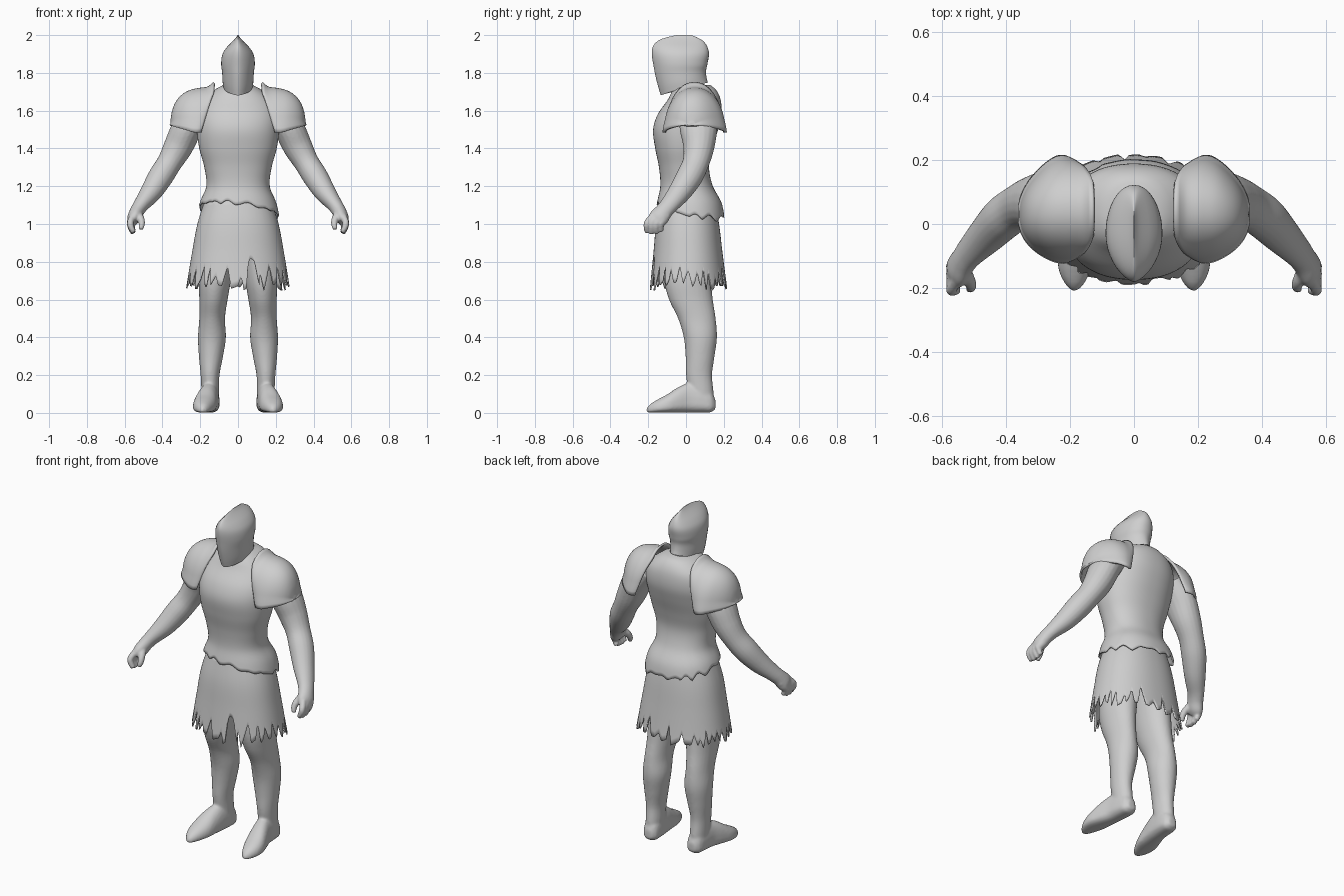
import bpy, bmesh, math, random
from mathutils import Vector

if "Cube" in bpy.data.objects:
    bpy.data.objects.remove(bpy.data.objects["Cube"])

random.seed(11)
grey = bpy.data.materials.new("plain grey")
grey.diffuse_color = (0.62, 0.62, 0.62, 1)
grey.use_nodes = True
grey.node_tree.nodes["Principled BSDF"].inputs["Base Color"].default_value = grey.diffuse_color


def sample(table, t):
    """Smooth value from rows keyed by their first (ascending) column."""
    t = min(max(t, table[0][0]), table[-1][0])
    i = 0
    while i < len(table) - 2 and t > table[i + 1][0]:
        i += 1
    a, b = table[i], table[i + 1]
    p, n = table[max(i - 1, 0)], table[min(i + 2, len(table) - 1)]
    h = b[0] - a[0]
    u = (t - a[0]) / h
    out = []
    for k in range(1, len(a)):
        m0 = (b[k] - p[k]) / (b[0] - p[0]) * h
        m1 = (n[k] - a[k]) / (n[0] - a[0]) * h
        out.append((2*u**3 - 3*u*u + 1) * a[k] + (u**3 - 2*u*u + u) * m0
                   + (3*u*u - 2*u**3) * b[k] + (u**3 - u*u) * m1)
    return out


def spow(v, e):
    return math.copysign(abs(v) ** e, v)


def skin(bm, rows, closed=True, caps=(True, True)):
    """Quad skin over rows of points."""
    vs = [[bm.verts.new(p) for p in r] for r in rows]
    n = len(rows[0])
    for a, b in zip(vs, vs[1:]):
        for j in range(n if closed else n - 1):
            k = (j + 1) % n
            bm.faces.new((a[j], a[k], b[k], b[j]))
    if caps[0]:
        bm.faces.new(vs[0])
    if caps[1]:
        bm.faces.new(vs[-1][::-1])


def finish(bm, name, mirror=False, blend=0, thick=0, angle=50):
    bmesh.ops.recalc_face_normals(bm, faces=bm.faces)
    me = bpy.data.meshes.new(name)
    bm.to_mesh(me)
    bm.free()
    me.materials.append(grey)
    ob = bpy.data.objects.new(name, me)
    bpy.context.collection.objects.link(ob)
    bpy.ops.object.select_all(action='DESELECT')
    ob.select_set(True)
    bpy.context.view_layer.objects.active = ob
    bpy.ops.object.shade_smooth_by_angle(angle=math.radians(angle))
    if blend:
        m = ob.modifiers.new("blend", 'REMESH')
        m.mode, m.voxel_size, m.use_smooth_shade = 'VOXEL', blend, True
        m = ob.modifiers.new("soften", 'SMOOTH')
        m.factor, m.iterations = 0.5, 4
    if thick:
        m = ob.modifiers.new("thickness", 'SOLIDIFY')
        m.thickness, m.offset = thick, -1
    if mirror:
        m = ob.modifiers.new("mirror", 'MIRROR')
        m.use_mirror_merge = False
    return ob


def oval(z, cx, yf, yb, w, n=32, e=0.9):
    """Horizontal ring between a front and a back depth."""
    c, d = (yf + yb) / 2, (yb - yf) / 2
    return [(cx + w * spow(math.cos(a), e), c + d * spow(math.sin(a), e), z)
            for a in (2 * math.pi * j / n for j in range(n))]


def tube(bm, pts, n=20, steps=6):
    """Limb along rows of x, y, z, radius across, radius deep."""
    tab = [(i, *p) for i, p in enumerate(pts)]
    rows = []
    for s in range((len(pts) - 1) * steps + 1):
        t = s / steps
        x, y, z, ra, rb = sample(tab, t)
        d = Vector(sample(tab, t + .05)[:3]) - Vector(sample(tab, t - .05)[:3])
        u = Vector((0, 1, 0)).cross(d).normalized()
        v = d.cross(u).normalized()
        rows.append([Vector((x, y, z)) + u * ra * math.cos(a) + v * rb * math.sin(a)
                     for a in (2 * math.pi * j / n for j in range(n))])
    skin(bm, rows)


def cloth(name, table, top, hem, n, rows, cap):
    """Garment whose lower edge follows a hem height for each column."""
    bm, out = bmesh.new(), []
    for r in range(rows + 1):
        ring = []
        for j in range(n):
            z = top + (hem[j] - top) * r / rows
            ring.append(oval(z, 0, *sample(table, z), n=n)[j])
        out.append(ring)
    skin(bm, out, caps=(cap, False))
    return finish(bm, name, thick=0.008)


# Tunic: waisted body with an uneven hem, lower at the back
N = 144
hem = []
for j in range(N):
    a = 2 * math.pi * j / N
    back = max(0, math.sin(a))
    hem.append(1.075 - 0.04 * math.sin(a) - 0.025 * math.cos(a) - 0.010
               + (.010 + .018 * back) * abs(math.sin(a * 6.5 + 1.2 * math.sin(a * 3)))
               + .006 * math.sin(a * 13))
cloth("tunic", [(1.00, -.165, .205, .222), (1.06, -.163, .20, .215), (1.12, -.152, .185, .20),
                (1.20, -.136, .142, .168), (1.30, -.143, .122, .178), (1.40, -.163, .14, .205),
                (1.50, -.174, .17, .218), (1.58, -.15, .188, .217), (1.66, -.095, .183, .185),
                (1.71, -.07, .16, .125), (1.735, -.045, .13, .08)], 1.735, hem, N, 36, True)

# Skirt: flared, torn into strips of uneven width and length
N = 288
cuts, a = [], 0.0
while a < .985:
    w = random.uniform(.022, .048)
    cuts += [(a, random.uniform(.70, .79)), (a + w * random.uniform(.2, .4), random.uniform(.645, .69)),
             (a + w * random.uniform(.55, .8), random.uniform(.66, .71))]
    a += w
cuts = [c for c in cuts if c[0] < .995 and not .77 < c[0] < .815]
# One wide gap beside the middle of the front
cuts += [(.771, .66), (.779, .79), (.786, .82), (.800, .805), (.812, .67), (1.0, cuts[0][1])]
cuts.sort()
hem = []
for j in range(N):
    t = j / N
    p, q = next((p, q) for p, q in zip(cuts, cuts[1:]) if p[0] <= t < q[0])
    hem.append(p[1] + (q[1] - p[1]) * (t - p[0]) / (q[0] - p[0]))
cloth("skirt", [(.62, -.195, .225, .282), (.72, -.185, .21, .265), (.85, -.172, .193, .243),
                (1.0, -.158, .175, .215), (1.13, -.13, .15, .175)], 1.13, hem, N, 14, False)

# Helmet: almond rings rising to a front-to-back crest, drawn in at the nape
bm, rows = bmesh.new(), []
helm = [(1.715, -.133, .116, .076), (1.75, -.147, .109, .081), (1.80, -.163, .106, .084),
        (1.85, -.174, .114, .089), (1.90, -.181, .122, .082), (1.935, -.177, .114, .06),
        (1.965, -.155, .095, .031), (1.985, -.115, .065, .012), (2.0, -.05, .03, .002)]
for i in range(29):
    z = 1.715 + .285 * i / 28
    yf, yb, w = sample(helm, z)
    low = max(0, 1 - (z - 1.715) / .12)
    ring = []
    for j in range(40):
        a = 2 * math.pi * j / 40
        s, c = math.sin(a), math.cos(a)
        y = (yf + yb) / 2 + (yb - yf) / 2 * c
        ring.append((w * spow(s, 1.25 if c < 0 else .9 + .35 * low), y,
                     z + low * .034 * (c if c > 0 else -abs(c) ** 1.5)))
    rows.append(ring)
skin(bm, rows)
finish(bm, "helmet", angle=40)

# Neck
bm = bmesh.new()
skin(bm, [oval(z, 0, -.06 - o, .09 + o, .066 + o) for z, o in ((1.66, .03), (1.71, .01), (1.75, 0), (1.80, 0))])
finish(bm, "neck")

# Shoulder guards: arched sections from collar to outer rim, lipped at the lower edge
bm, rows = bmesh.new(), []
guard = [(.13, 1.752, -.108, .198, 1.485, .30), (.16, 1.728, -.116, .207, 1.485, .25),
         (.21, 1.72, -.114, .206, 1.488, .15), (.26, 1.707, -.102, .188, 1.497, .06),
         (.30, 1.682, -.08, .155, 1.507, .03), (.33, 1.645, -.052, .118, 1.515, .015),
         (.35, 1.595, -.02, .08, 1.522, 0), (.358, 1.545, .012, .048, 1.525, 0)]
for i in range(31):
    x = .13 + .228 * (1 - (1 - i / 30) ** 1.7)
    zt, yf, yb, zb, lean = sample(guard, x)
    row = []
    for j in range(41):
        a = math.pi * j / 40
        lip = .008 * max(0, 1 - math.sin(a) / .25)
        y = (yf + yb) / 2 - ((yb - yf) / 2 + lip) * spow(math.cos(a), .95)
        z = zb + (zt - zb) * math.sin(a) ** .93
        row.append((x + lean * max(0, 1.70 - z) + lip * max(0, x - .25) * 6, y, z))
    rows.append(row)
skin(bm, rows, closed=False, caps=(False, True))
finish(bm, "shoulder_guards", mirror=True, thick=0.012)

# Arms with half-curled hands
bm = bmesh.new()
tube(bm, [(.20, .06, 1.60, .07, .09), (.268, .066, 1.51, .08, .10), (.316, .068, 1.41, .077, .083),
          (.363, .052, 1.325, .066, .071), (.41, .018, 1.25, .066, .07), (.46, -.033, 1.17, .057, .061),
          (.51, -.085, 1.105, .042, .05), (.533, -.115, 1.07, .038, .047), (.55, -.143, 1.035, .036, .053),
          (.562, -.163, 1.01, .024, .048)])
for k in range(4):
    y = -.204 + .025 * k
    drop = (.006, 0, .002, .012)[k]
    tube(bm, [(.555, y + .03, 1.045, .018, .017), (.57, y, 1.01, .018, .017),
              (.567, y - .005, .98 + drop, .017, .016), (.552, y - .002, .95 + drop, .014, .014)], n=12, steps=3)
tube(bm, [(.535, -.135, 1.06, .022, .022), (.516, -.175, 1.03, .02, .02),
          (.509, -.195, 1.0, .017, .017), (.515, -.205, .972, .012, .012)], n=12, steps=3)
finish(bm, "arms", mirror=True, blend=.006)

# Legs and feet blended together
bm = bmesh.new()
leg = [(.06, .147, .01, .147, .046), (.12, .147, .01, .145, .047), (.20, .148, .0, .138, .05),
       (.30, .143, -.002, .151, .064), (.40, .138, -.012, .164, .074), (.50, .137, -.042, .157, .068),
       (.60, .13, -.09, .142, .075), (.70, .123, -.115, .134, .085), (.95, .10, -.12, .14, .095)]
skin(bm, [oval(z, *sample(leg, z), e=1) for z in (.06 + .89 * i / 40 for i in range(41))])
foot = [(-.208, .186, .010, .026), (-.19, .186, .028, .046), (-.15, .185, .049, .071), (-.10, .178, .061, .098),
        (-.04, .166, .058, .137), (.02, .153, .052, .16), (.09, .147, .05, .15),
        (.135, .145, .042, .115), (.156, .144, .022, .07)]
rows = []
for i in range(37):
    y = -.208 + .364 * i / 36
    cx, w, top = sample(foot, y)
    low = .001 if y < .13 else .001 + (y - .13) * .7
    rows.append([(cx + w * spow(math.cos(a), .9),
                  y, low + (top - low) * (.3 + (.7 if math.sin(a) > 0 else .3) * spow(math.sin(a), .85)))
                 for a in (2 * math.pi * j / 24 for j in range(24))])
skin(bm, rows)
finish(bm, "legs", mirror=True, blend=.008)
